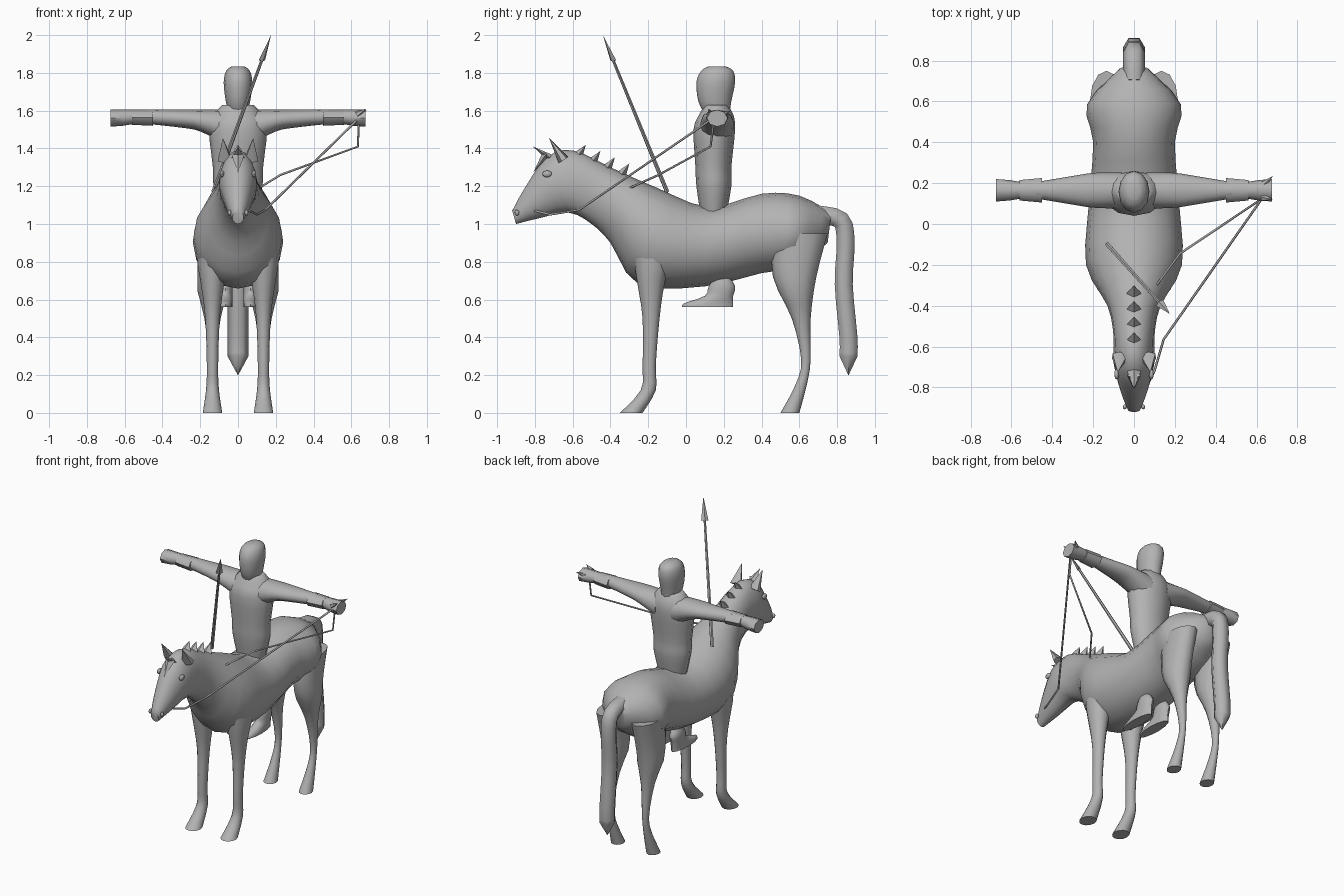
import bpy, bmesh, math
from mathutils import Vector, Matrix

if "Cube" in bpy.data.objects:
    bpy.data.objects.remove(bpy.data.objects["Cube"], do_unlink=True)

grey = bpy.data.materials.new("plain grey")
grey.use_nodes = True
grey.diffuse_color = (0.45, 0.45, 0.45, 1)
grey.node_tree.nodes["Principled BSDF"].inputs["Base Color"].default_value = grey.diffuse_color


def finish(name, bm, mirror=False):
    """Turn a bmesh into a named, shaded and optionally mirrored object."""
    bmesh.ops.recalc_face_normals(bm, faces=bm.faces)
    mesh = bpy.data.meshes.new(name)
    bm.to_mesh(mesh)
    bm.free()
    mesh.materials.append(grey)
    obj = bpy.data.objects.new(name, mesh)
    bpy.context.collection.objects.link(obj)
    bpy.ops.object.select_all(action='DESELECT')
    obj.select_set(True)
    bpy.context.view_layer.objects.active = obj
    bpy.ops.object.shade_smooth_by_angle(angle=math.radians(50))
    if mirror:
        obj.modifiers.new("mirror", 'MIRROR').use_mirror_merge = False


def spline(rows, steps=3):
    """Add smoothly interpolated rows between the given ones."""
    rows = [Vector(row) for row in rows]
    padded = [rows[0], *rows, rows[-1]]
    result = []
    for before, a, b, after in zip(padded, padded[1:], padded[2:], padded[3:]):
        for step in range(steps):
            t = step / steps
            bend = (b - before) * (1 - t) - (after - a) * t
            ease = t * t * (3 - 2 * t)
            result.append(a.lerp(b, ease) + bend * t * (1 - t) / 2)
    return result + [rows[-1]]


def loft(name, sections, sides=12, mirror=False):
    """Skin oval sections, each given as two opposite points and a side vector."""
    bm = bmesh.new()
    rings = []
    for start, end, side in sections:
        start, end, side = Vector(start), Vector(end), Vector(side)
        angles = [math.tau * i / sides for i in range(sides)]
        rings.append([bm.verts.new((start + end) / 2 + (start - end) / 2 * math.cos(a)
                                   + side * math.sin(a)) for a in angles])
    for ring, following in zip(rings, rings[1:]):
        for i in range(sides):
            bm.faces.new((ring[i - 1], ring[i], following[i], following[i - 1]))
    bm.faces.new(rings[0])
    bm.faces.new(rings[-1])
    finish(name, bm, mirror)


def column(name, rows, x=0, ratio=1, widest=1, mirror=False):
    """Level ovals: height, front and back; the half width follows the depth."""
    loft(name, [((x, front, z), (x, back, z), (min(ratio * (back - front), widest), 0, 0))
                for z, front, back in spline(rows)], mirror=mirror)


def limb(name, rows, sides=12):
    """Ovals along an outstretched arm: distance out, underside and half depth."""
    middle, top = .165, 1.605
    loft(name, [((x, middle, top), (x, middle, low), (0, depth, 0)) for x, low, depth in rows],
         sides=sides, mirror=True)


def spikes(name, pieces, sides=6, flat=1, mirror=False):
    """Straight tapered rods: start, end, start radius and end radius."""
    bm = bmesh.new()
    for start, end, first, last in pieces:
        start, end = Vector(start), Vector(end)
        turn = (end - start).to_track_quat('Z', 'Y').to_matrix().to_4x4()
        place = Matrix.Translation((start + end) / 2) @ turn @ Matrix.Diagonal((1, flat, 1, 1))
        bmesh.ops.create_cone(bm, cap_ends=True, segments=sides, radius1=first, radius2=last,
                              depth=(end - start).length, matrix=place)
    finish(name, bm, mirror)


def pipe(name, points, radius, tip=1):
    """Round tube through points, with the last point narrowed by tip."""
    curve = bpy.data.curves.new(name, 'CURVE')
    curve.dimensions = '3D'
    curve.bevel_depth = radius
    curve.bevel_resolution = 1
    curve.use_fill_caps = True
    line = curve.splines.new('POLY')
    line.points.add(len(points) - 1)
    for target, point in zip(line.points, points):
        target.co = (*point, 1)
    line.points[-1].radius = tip
    curve.materials.append(grey)
    obj = bpy.data.objects.new(name, curve)
    bpy.context.collection.objects.link(obj)
    bpy.ops.object.select_all(action='DESELECT')
    obj.select_set(True)
    bpy.context.view_layer.objects.active = obj
    bpy.ops.object.convert(target='MESH')


def bead(name, spot, size):
    """Mirrored pair of small flattened balls."""
    bm = bmesh.new()
    place = Matrix.Translation(spot) @ Matrix.Diagonal((*size, 1))
    bmesh.ops.create_uvsphere(bm, u_segments=10, v_segments=6, radius=1, matrix=place)
    finish(name, bm, mirror=True)


# Horse head, neck and trunk in one skin: upper y z, lower y z, half width
trunk = spline([
    (-.92, 1.07, -.9, 1, .03),
    (-.86, 1.18, -.78, 1.03, .065),
    (-.74, 1.35, -.62, 1.06, .1),
    (-.6, 1.39, -.5, 1, .1),
    (-.4, 1.3, -.4, .9, .13),
    (-.15, 1.19, -.25, .68, .235),
    (.12, 1.09, .1, .67, .22),
    (.4, 1.16, .4, .74, .2),
    (.6, 1.15, .57, .77, .23),
    (.77, 1.06, .75, .9, .07)])
loft("horse_body", [((0, y, z), (0, under_y, under_z), (width, 0, 0))
                    for y, z, under_y, under_z, width in trunk], sides=16)

# Horse legs, narrowing to the shin and widening to the hoof
legs = {
    "horse_front_legs": [(.9, -.29, -.05), (.7, -.26, -.11), (.5, -.23, -.14),
                         (.25, -.23, -.16), (.12, -.24, -.16), (0, -.35, -.23)],
    "horse_hind_legs": [(.95, .46, .75), (.72, .46, .69), (.5, .56, .66),
                        (.28, .61, .66), (.15, .58, .64), (0, .5, .6)]}
for part, rows in legs.items():
    column(part, rows, x=.135, ratio=.43, widest=.08, mirror=True)

# Tail ending in a point
tail = spline([(0, .7, 1.05), (0, .82, 1.02), (0, .845, .9), (0, .835, .68),
               (0, .86, .4), (0, .86, .3)])
pipe("horse_tail", tail + [(0, .86, .2)], radius=.055, tip=.02)

# Ears, forelock, mane tufts, eyes and nostrils
spikes("horse_ears", [((.07, -.65, 1.34), (.08, -.725, 1.455), .042, 0)], flat=.7, mirror=True)
spikes("forelock", [((0, -.69, 1.33), (0, -.81, 1.41), .045, 0),
                    ((0, -.74, 1.37), (0, -.81, 1.27), .035, 0)], sides=4, flat=.6)
crest = [Vector((0, -.58, 1.35)).lerp((0, -.35, 1.25), i / 3) for i in range(4)]
spikes("mane", [(base, base + Vector((0, .05, .07)), .045, 0) for base in crest],
       sides=4, flat=.7)
bead("horse_eyes", (.085, -.735, 1.265), (.012, .026, .018))
bead("nostrils", (.045, -.895, 1.06), (.01, .012, .016))

# Rider torso, head and boots
column("rider_torso", [(1.03, .08, .21), (1.2, .055, .24), (1.3, .05, .24),
                       (1.5, .04, .26), (1.58, .07, .25), (1.63, .1, .22)], ratio=.7)
column("rider_head", [(1.58, .1, .23), (1.65, .065, .24), (1.75, .055, .26),
                      (1.81, .08, .25), (1.835, .12, .21)], ratio=.37)
column("rider_boots", [(.73, .16, .22), (.67, .12, .26), (.62, .1, .25),
                       (.58, -.01, .25), (.56, -.02, .25)],
       x=.067, ratio=.3, widest=.038, mirror=True)

# Arms, cuffs and hands
limb("rider_arms", spline([(.06, 1.42, .09), (.2, 1.49, .085), (.3, 1.51, .07), (.48, 1.53, .04)]))
limb("rider_cuffs", [(.45, 1.52, .06), (.56, 1.525, .05)], sides=8)
limb("rider_hands", [(.55, 1.53, .04), (.61, 1.52, .05), (.675, 1.515, .055)], sides=8)
spikes("left_fingers", [((.62, .18, 1.57), (.68, .235, 1.6), .025, 0),
                        ((.63, .13, 1.58), (.68, .12, 1.61), .02, 0)])

# Reins running to the left hand
pipe("short_rein", [(.64, .15, 1.57), (.635, .13, 1.41), (.225, -.145, 1.26), (.11, -.3, 1.19)],
     radius=.006)
pipe("long_rein", [(.63, .13, 1.55), (.145, -.565, 1.075), (.1, -.72, 1.05), (.06, -.8, 1.07)],
     radius=.006)

# Spear with a slender blade
butt, point = Vector((-.13, -.1, 1.17)), Vector((.175, -.44, 2))
neck = butt.lerp(point, .84)
spikes("spear_shaft", [(butt, neck, .012, .008)])
spikes("spear_blade", [(neck, point, .023, 0)], sides=4, flat=.5)
